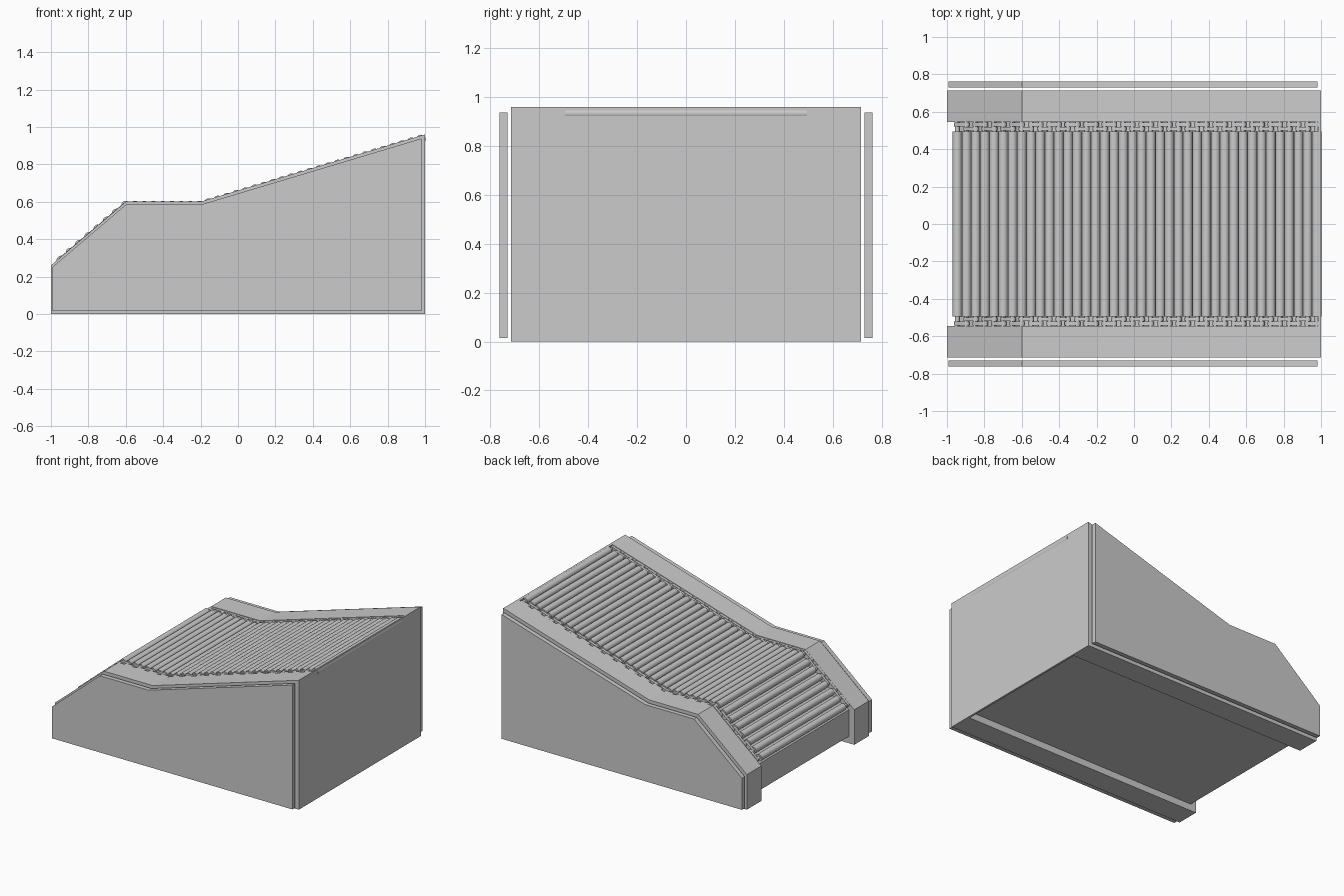
import bpy, bmesh, math
from mathutils import Vector

if "Cube" in bpy.data.objects:
    bpy.data.objects.remove(bpy.data.objects["Cube"])

# Side outline of the sloped frame: steep ramp, flat step, long incline
TOP = [(-1.0, 0.26), (-0.6, 0.6), (-0.2, 0.6), (1.0, 0.96)]


def surface(x):
    for (x0, z0), (x1, z1) in zip(TOP, TOP[1:]):
        if x <= x1:
            break
    return z0 + (z1 - z0) * (x - x0) / (x1 - x0)


def outline(x0, x1, bottom, drop):
    mid = [(x, z - drop) for x, z in TOP if x0 < x < x1]
    return ([(x0, bottom), (x0, surface(x0) - drop)] + mid
            + [(x1, surface(x1) - drop), (x1, bottom)])


def add_prism(bm, pts, y0, y1):
    """Extrude an (x, z) outline from y0 to y1."""
    face = bm.faces.new([bm.verts.new((x, y0, z)) for x, z in pts])
    new = bmesh.ops.extrude_face_region(bm, geom=[face])["geom"]
    bmesh.ops.translate(bm, vec=(0, y1 - y0, 0),
                        verts=[v for v in new if isinstance(v, bmesh.types.BMVert)])


def make_object(name, prisms, smooth=False):
    bm = bmesh.new()
    for pts, y0, y1 in prisms:
        add_prism(bm, pts, y0, y1)
    bmesh.ops.recalc_face_normals(bm, faces=bm.faces)
    mesh = bpy.data.meshes.new(name)
    bm.to_mesh(mesh)
    bm.free()
    ob = bpy.data.objects.new(name, mesh)
    bpy.context.collection.objects.link(ob)
    if smooth:
        bpy.ops.object.select_all(action='DESELECT')
        ob.select_set(True)
        bpy.context.view_layer.objects.active = ob
        bpy.ops.object.shade_smooth_by_angle(angle=math.radians(35))
    return ob


def circle(c, r, n=20):
    return [(c.x + r * math.cos(2 * math.pi * i / n),
             c.y + r * math.sin(2 * math.pi * i / n)) for i in range(n)]


def stadium(a, b, r, n=8):
    """Rounded link outline around two axle centres."""
    ang = math.atan2(b.y - a.y, b.x - a.x)
    pts = []
    for c, start in ((b, ang - math.pi / 2), (a, ang + math.pi / 2)):
        pts += [(c.x + r * math.cos(start + math.pi * i / n),
                 c.y + r * math.sin(start + math.pi * i / n)) for i in range(n + 1)]
    return pts


# Side frames and the loose cover panels outside them
for side, s in (("left", 1), ("right", -1)):
    make_object(side + "_frame", [(outline(-1, 1, 0, 0), s * 0.545, s * 0.715)])
    make_object(side + "_cover_panel",
                [(outline(-0.993, 0.98, 0.015, 0.016), s * 0.73, s * 0.763)])

# Bed between the frames, and the full-height back wall
make_object("roller_bed", [(outline(-0.955, 0.985, 0.05, 0.05), -0.545, 0.545)])
make_object("back_wall", [(outline(0.985, 1.0, 0, 0), -0.545, 0.545)])

# Rollers at an even pitch in x, just proud of the frame
COUNT, FIRST, LAST = 40, -0.945, 0.978
centres = []
for i in range(COUNT):
    x = FIRST + (LAST - FIRST) * i / (COUNT - 1)
    centres.append(Vector((x, surface(x) - 0.02)))
make_object("rollers", [(circle(c, 0.025), -0.495, 0.495) for c in centres], True)
make_object("axles", [(circle(c, 0.012, 12), -0.545, 0.545) for c in centres], True)

# Drive links joining neighbouring rollers, alternating inner and outer rows
links = []
for i, (a, b) in enumerate(zip(centres, centres[1:])):
    near = 0.499 if i % 2 else 0.522
    for s in (1, -1):
        links.append((stadium(a, b, 0.017), s * near, s * (near + 0.02)))
make_object("drive_links", links, True)
